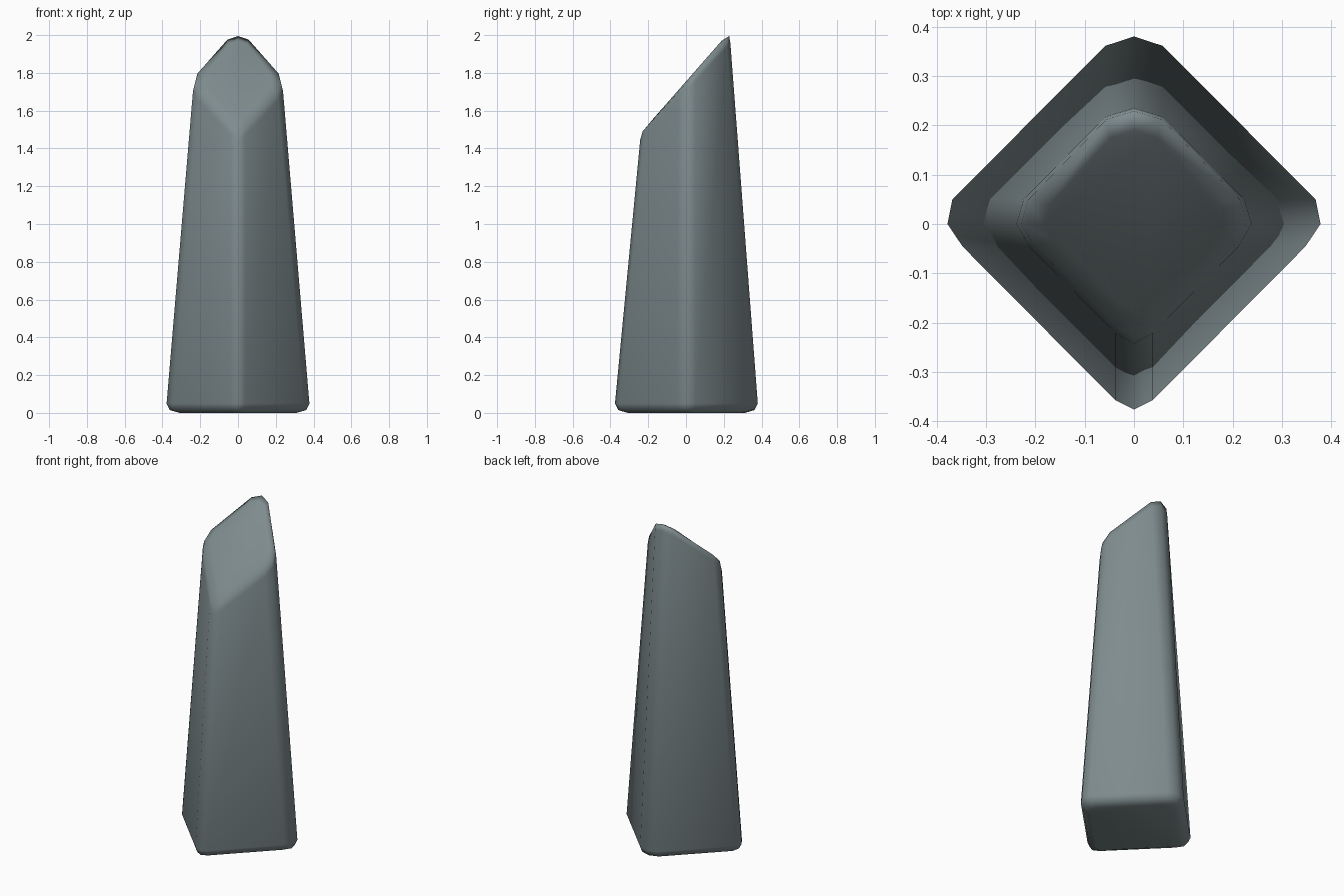
import bpy, bmesh

if "Cube" in bpy.data.objects:
    bpy.data.objects.remove(bpy.data.objects["Cube"])

BASE_Z = 0.05
MID, SLOPE = 1.755, 1.14      # slanted top plane: z = MID + SLOPE * y

# Foot outline: three points per rounded corner, each with its inward drift per unit height
right = [(0.347, -0.046), (0.378, 0.0), (0.368, 0.05)]
corners = [
    (right, (-0.082, 0)),
    ([(0.058, 0.361), (0, 0.38), (-0.058, 0.361)], (0, -0.0735)),
    ([(-x, y) for x, y in reversed(right)], (0.082, 0)),
    ([(-0.038, -0.357), (0, -0.376), (0.038, -0.357)], (0, 0.0935)),
]
columns = [(p, v) for pts, v in corners for p in pts]


def foot_ring(z, s):
    return [(p[0] * s, p[1] * s, z) for p, v in columns]


def top_ring(scale, scale_y, drop, drop_y):
    """Ring where the columns meet the slanted plane, shrunk and lowered."""
    ring = []
    for p, v in columns:
        z = MID
        for _ in range(12):
            x = p[0] + v[0] * (z - BASE_Z)
            y = p[1] + v[1] * (z - BASE_Z)
            z = MID + SLOPE * y
        s = scale + scale_y * y
        x, y = x * s, y * s
        ring.append((x, y, MID + SLOPE * y - drop - drop_y * y))
    return ring


rings = [
    foot_ring(0.0, 0.82), foot_ring(0.015, 0.955), foot_ring(BASE_Z, 1.0),
    top_ring(1.0, 0.0, 0.05, 0.07),
    top_ring(0.96, 0.06, 0.012, 0.04),
    top_ring(0.76, 0.2, 0.0, 0.0),
]

# Tapered standing stone
bm = bmesh.new()
loops = [[bm.verts.new(co) for co in ring] for ring in rings]
n = len(columns)
for a, b in zip(loops, loops[1:]):
    for i in range(n):
        j = (i + 1) % n
        bm.faces.new((a[i], a[j], b[j], b[i]))
bm.faces.new(loops[0][::-1])
bm.faces.new(loops[-1])
bmesh.ops.recalc_face_normals(bm, faces=bm.faces[:])
for f in bm.faces:
    f.smooth = True

mesh = bpy.data.meshes.new("standing_stone")
bm.to_mesh(mesh)
bm.free()
stone = bpy.data.objects.new("standing_stone", mesh)
bpy.context.collection.objects.link(stone)

mat = bpy.data.materials.new("slate grey")
mat.diffuse_color = (0.21, 0.26, 0.27, 1)
mat.use_nodes = True
mat.node_tree.nodes["Principled BSDF"].inputs["Base Color"].default_value = mat.diffuse_color
mesh.materials.append(mat)
